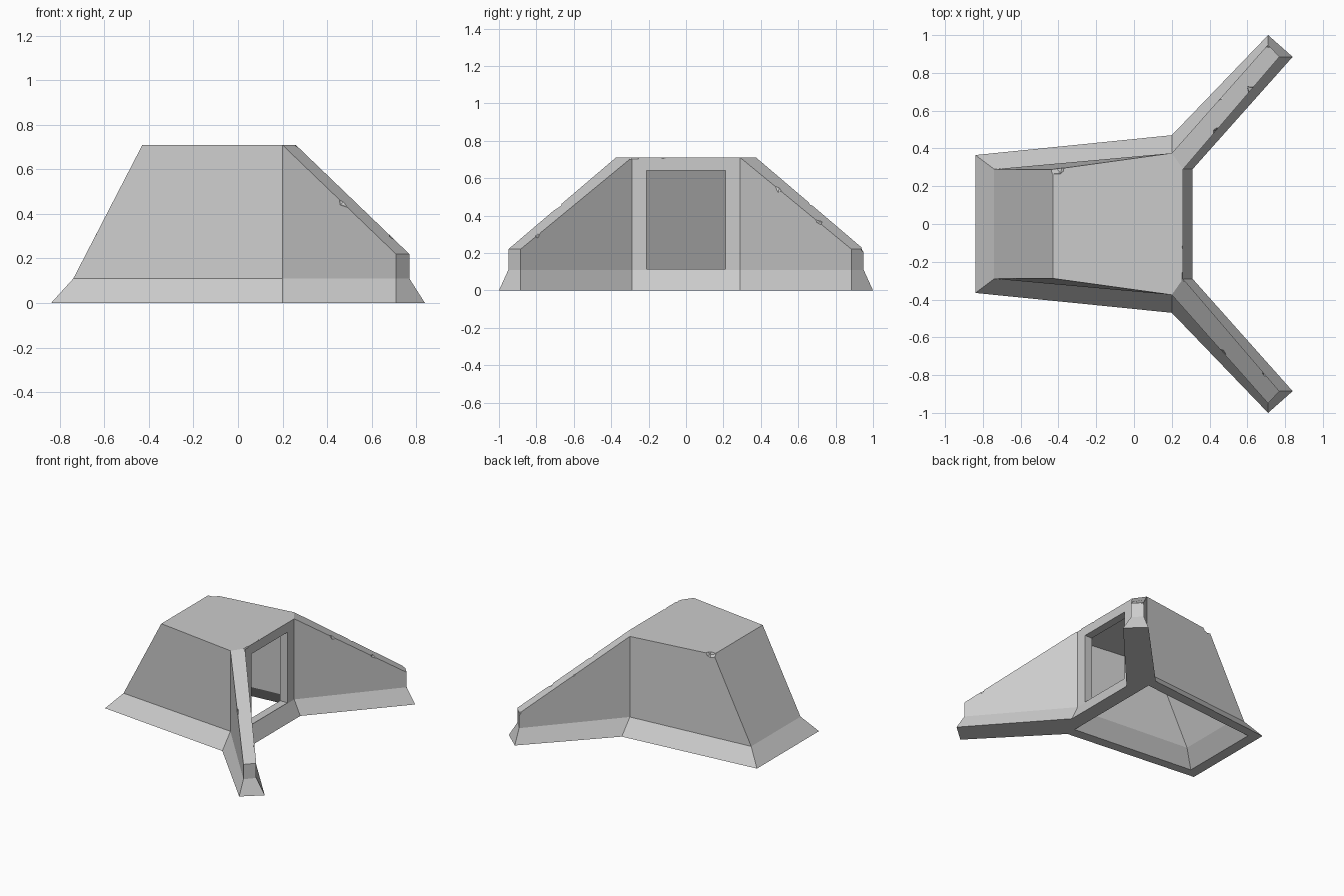
import bpy, bmesh
from mathutils import Vector

if "Cube" in bpy.data.objects:
    bpy.data.objects.remove(bpy.data.objects["Cube"])


def ring_solid(name, half_rings, caps):
    """Closed solid from stacked half outlines (+y side), mirrored over y."""
    bm = bmesh.new()
    rings = []
    for half in half_rings:
        full = half + [(x, -y, z) for x, y, z in reversed(half)]
        rings.append([bm.verts.new(p) for p in full])
    n = len(rings[0])
    for low, high in zip(rings, rings[1:]):
        for i in range(n):
            j = (i + 1) % n
            bm.faces.new((low[i], low[j], high[j], high[i]))
    bm.faces.new(rings[0][::-1])
    for cap in caps:
        bm.faces.new([rings[-1][i] for i in cap])
    bmesh.ops.recalc_face_normals(bm, faces=bm.faces[:])
    mesh = bpy.data.meshes.new(name)
    bm.to_mesh(mesh)
    bm.free()
    obj = bpy.data.objects.new(name, mesh)
    bpy.context.collection.objects.link(obj)
    return obj


def cut(target, cutter):
    """Subtract the cutter and remove it."""
    mod = target.modifiers.new("cut", 'BOOLEAN')
    mod.operation = 'DIFFERENCE'
    mod.solver = 'EXACT'
    mod.object = cutter
    bpy.context.view_layer.objects.active = target
    bpy.ops.object.modifier_apply(modifier=mod.name)
    bpy.data.objects.remove(cutter, do_unlink=True)


def chip(target, point, outward, radius, depth):
    """Knock a shallow faceted chip out of an edge."""
    centre = Vector(point) + Vector(outward).normalized() * (radius - depth)
    bpy.ops.mesh.primitive_ico_sphere_add(subdivisions=1, radius=radius, location=centre,
                                          rotation=(point[0] * 7, point[1] * 5, point[2] * 9))
    cut(target, bpy.context.object)


# Concrete shell: back corner, junction, wing outer end, wing inner end, door wall
base = [(-.84, .365, 0), (.20, .47, 0), (.71, 1.0, 0), (.84, .885, 0), (.31, .29, 0)]
plinth = [(-.74, .29, .11), (.20, .375, .11), (.71, .95, .11), (.77, .885, .11), (.26, .29, .11)]
top_z = (.71, .71, .22, .22, .71)
top = [(x, y, z) for (x, y, _), z in zip(plinth, top_z)]
top[0] = (-.43, .288, .71)
bunker = ring_solid("bunker_shell", [base, plinth, top],
                    [(0, 1, 4, 5, 8, 9), (1, 2, 3, 4), (5, 6, 7, 8)])

# Hollow interior, open at the bottom
room = ring_solid("room_cutter", [
    [(-.77, .31, -.01), (.20, .40, -.01)],
    [(-.67, .235, .11), (.20, .31, .11)],
    [(-.395, .235, .65), (.20, .31, .65)]], [(0, 1, 2, 3)])
cut(bunker, room)

# Doorway
bpy.ops.mesh.primitive_cube_add(size=1, location=(.25, 0, .3775))
door = bpy.context.object
door.scale = (.2, .42, .525)
cut(bunker, door)

# Worn edges: point, outward direction, radius, depth
for c in [((-.61, -.29, .36), (-.8, -.6, .35), .22, .035),
          ((-.40, .29, .71), (-.4, .6, .7), .22, .03),
          ((.48, -.69, .44), (-.3, -.6, .7), .07, .016),
          ((.69, -.79, .30), (.7, .1, .7), .07, .016),
          ((.46, .67, .46), (-.3, .6, .7), .07, .016),
          ((.43, .49, .545), (.7, -.1, .7), .07, .016),
          ((.62, .71, .365), (.7, -.1, .7), .07, .018),
          ((.71, .95, .22), (.1, .7, .7), .06, .016),
          ((.26, -.13, .71), (.7, 0, .7), .07, .014),
          ((.26, -.28, .71), (.6, 0, .8), .07, .018)]:
    chip(bunker, *c)
bunker.select_set(True)
